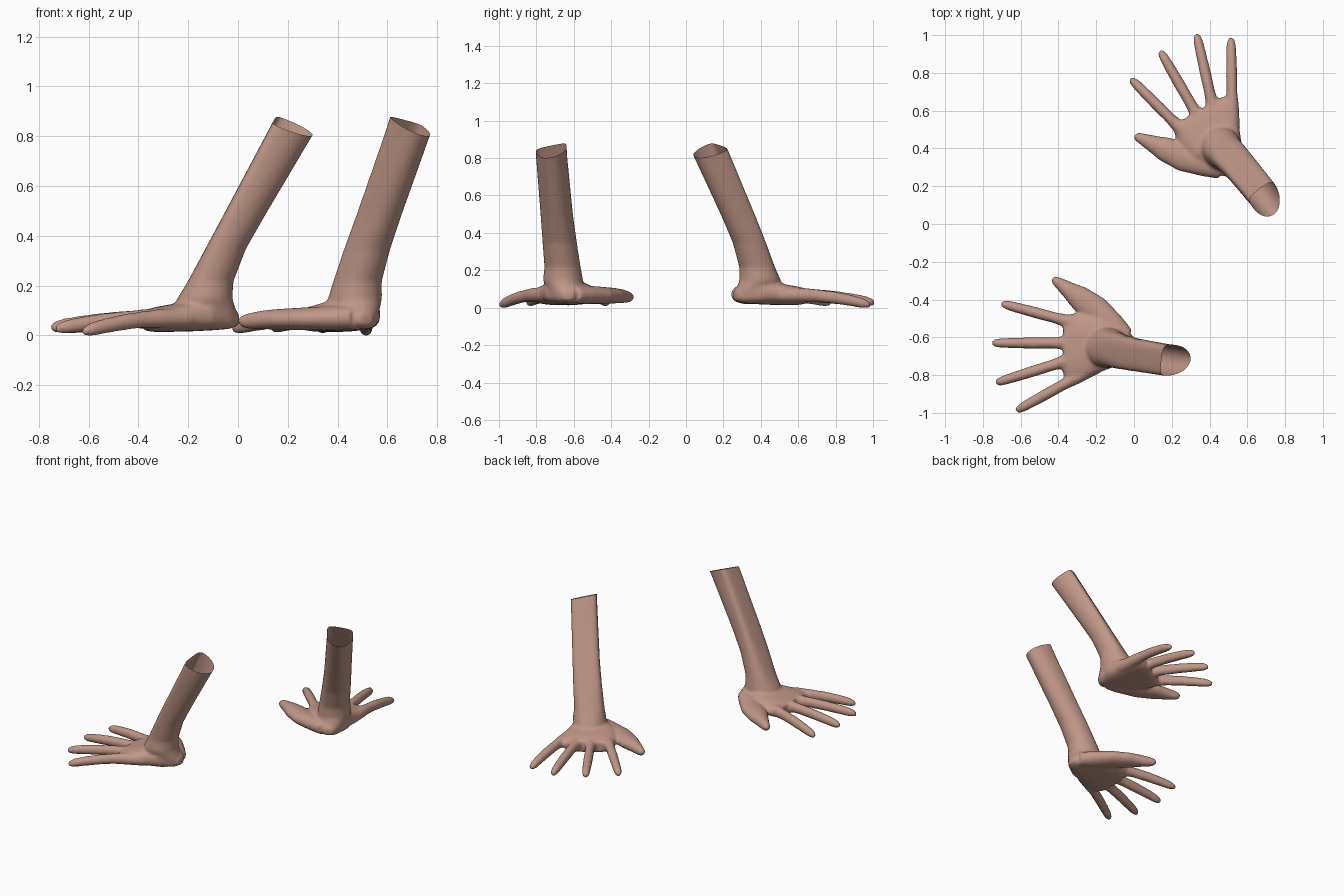
import bpy, bmesh, math
from mathutils import Matrix, Vector

if "Cube" in bpy.data.objects:
    bpy.data.objects.remove(bpy.data.objects["Cube"])

skin = bpy.data.materials.new("skin")
skin.diffuse_color = (0.53, 0.31, 0.245, 1)
skin.use_nodes = True
skin.node_tree.nodes["Principled BSDF"].inputs["Base Color"].default_value = skin.diffuse_color
N = 28


def loft(bm, rings):
    """Closed, capped tube through equal-length rings of points."""
    vs = [[bm.verts.new(p) for p in r] for r in rings]
    for a, b in zip(vs, vs[1:]):
        for i in range(N):
            j = (i + 1) % N
            bm.faces.new((a[i], a[j], b[j], b[i]))
    bm.faces.new(vs[0][::-1])
    bm.faces.new(vs[-1])


def spow(v, e):
    return math.copysign(abs(v) ** e, v)


ANG = [2 * math.pi * i / N for i in range(N)]


def arm_ring(z, x0, x1, y0, y1, k):
    """D-shaped section: flat back of the arm, round underside."""
    pts = []
    for t in ANG:
        c, s = math.cos(t), math.sin(t)
        if c < 0:
            e = 0.5 + (k - 0.25) * 2
            x, s = k + k * spow(c, e), spow(s, e)
        else:
            x = k + (1 - k) * c
        pts.append((x0 + (x1 - x0) * x, (y0 + y1) / 2 + (y1 - y0) / 2 * s, z))
    return pts


def palm_ring(x, y0, y1, z0, z1):
    return [(x, (y0 + y1) / 2 + (y1 - y0) / 2 * spow(math.cos(t), 0.75),
             (z0 + z1) / 2 + (z1 - z0) / 2 * spow(math.sin(t), 0.75)) for t in ANG]


def digit(bm, pts):
    """Finger through (x, y, z, half width, half height) stations."""
    rings = []
    for i, (x, y, z, w, h) in enumerate(pts):
        a, b = pts[max(i - 1, 0)], pts[min(i + 1, len(pts) - 1)]
        d = Vector((b[0] - a[0], b[1] - a[1], 0)).normalized()
        rings.append([(x - d.y * w * math.cos(t), y + d.x * w * math.cos(t),
                       z + h * math.sin(t)) for t in ANG])
    loft(bm, rings)


def finger(bm, base, tip, z_tip):
    """Straight tapered finger with a slight joint bulge and rounded tip."""
    prof = [(-0.35, .040, .040), (0, .036, .038), (.2, .029, .034), (.45, .030, .033),
            (.7, .028, .031), (.88, .026, .028), (.96, .020, .021), (1.0, .011, .012)]
    pts = []
    for f, w, h in prof:
        z = 0.082 + (z_tip - 0.082) * max(f, 0) ** 1.7
        pts.append((base[0] + (tip[0] - base[0]) * f, base[1] + (tip[1] - base[1]) * f, z, w, h))
    digit(bm, pts)


def mesh_from(name, bm):
    bmesh.ops.recalc_face_normals(bm, faces=bm.faces)
    me = bpy.data.meshes.new(name)
    bm.to_mesh(me)
    ob = bpy.data.objects.new(name, me)
    bpy.context.collection.objects.link(ob)
    return ob


bm = bmesh.new()
# forearm and wrist
loft(bm, [arm_ring(*r) for r in [
    (.05, -.24, -.01, -.71, -.58, .5), (.10, -.27, -.002, -.74, -.555, .5),
    (.16, -.245, -.022, -.765, -.55, .48), (.23, -.202, -.018, -.757, -.563, .42),
    (.36, -.132, .032, -.767, -.583, .34), (.50, -.057, .112, -.777, -.603, .28),
    (.82, .113, .302, -.802, -.635, .25), (1.0, .208, .407, -.812, -.645, .25)]])
# palm
loft(bm, [palm_ring(*r) for r in [
    (.004, -.66, -.60, .055, .10), (-.03, -.70, -.575, .04, .14),
    (-.10, -.755, -.54, .034, .16), (-.18, -.785, -.49, .03, .155),
    (-.26, -.82, -.47, .028, .14), (-.33, -.835, -.475, .027, .128),
    (-.375, -.80, -.50, .032, .115)]])
# thumb
digit(bm, [(-.04, -.60, .085, .05, .045), (-.11, -.545, .083, .07, .050),
           (-.20, -.455, .08, .075, .046), (-.29, -.39, .078, .066, .042),
           (-.345, -.35, .076, .046, .038), (-.39, -.318, .072, .033, .033),
           (-.418, -.298, .07, .024, .025), (-.432, -.288, .069, .012, .013)])
# index, middle, ring and little fingers
for base, tip, zt in [((-.35, -.515), (-.705, -.42), .04), ((-.36, -.63), (-.755, -.63), .045),
                      ((-.36, -.725), (-.735, -.842), .04), ((-.31, -.815), (-.625, -.99), .028)]:
    finger(bm, base, tip, zt)
src = mesh_from("left_hand_source", bm)
bm.free()

# fuse the parts into one smooth skin
m = src.modifiers.new("fuse", 'REMESH')
m.mode = 'VOXEL'
m.voxel_size = 0.009
s = src.modifiers.new("soften", 'SMOOTH')
s.factor = 0.5
s.iterations = 10
bpy.context.view_layer.update()
ev = src.evaluated_get(bpy.context.evaluated_depsgraph_get())
bm = bmesh.new()
bm.from_mesh(ev.to_mesh())
bpy.data.objects.remove(src)

# open cut at the top of the forearm
bmesh.ops.bisect_plane(bm, geom=bm.verts[:] + bm.edges[:] + bm.faces[:], clear_outer=True,
                       plane_co=(.145, -.80, .86), plane_no=(.37, -.23, .90))
bmesh.ops.translate(bm, verts=bm.verts, vec=(0, 0, -min(v.co.z for v in bm.verts)))
left = mesh_from("left_hand", bm)

# mirrored hand, turned 30 degrees from the first axis
c, n = math.cos(math.radians(30)), math.sin(math.radians(30))
M = Matrix(((n, -c, 0, .523 - .64 * c), (-c, -n, 0, .271 - .64 * n), (0, 0, 1, 0), (0, 0, 0, 1)))
bmesh.ops.transform(bm, matrix=M, verts=bm.verts)
bmesh.ops.reverse_faces(bm, faces=bm.faces)
right = mesh_from("right_hand", bm)
bm.free()

for ob in (left, right):
    ob.data.materials.append(skin)
    for p in ob.data.polygons:
        p.use_smooth = True
